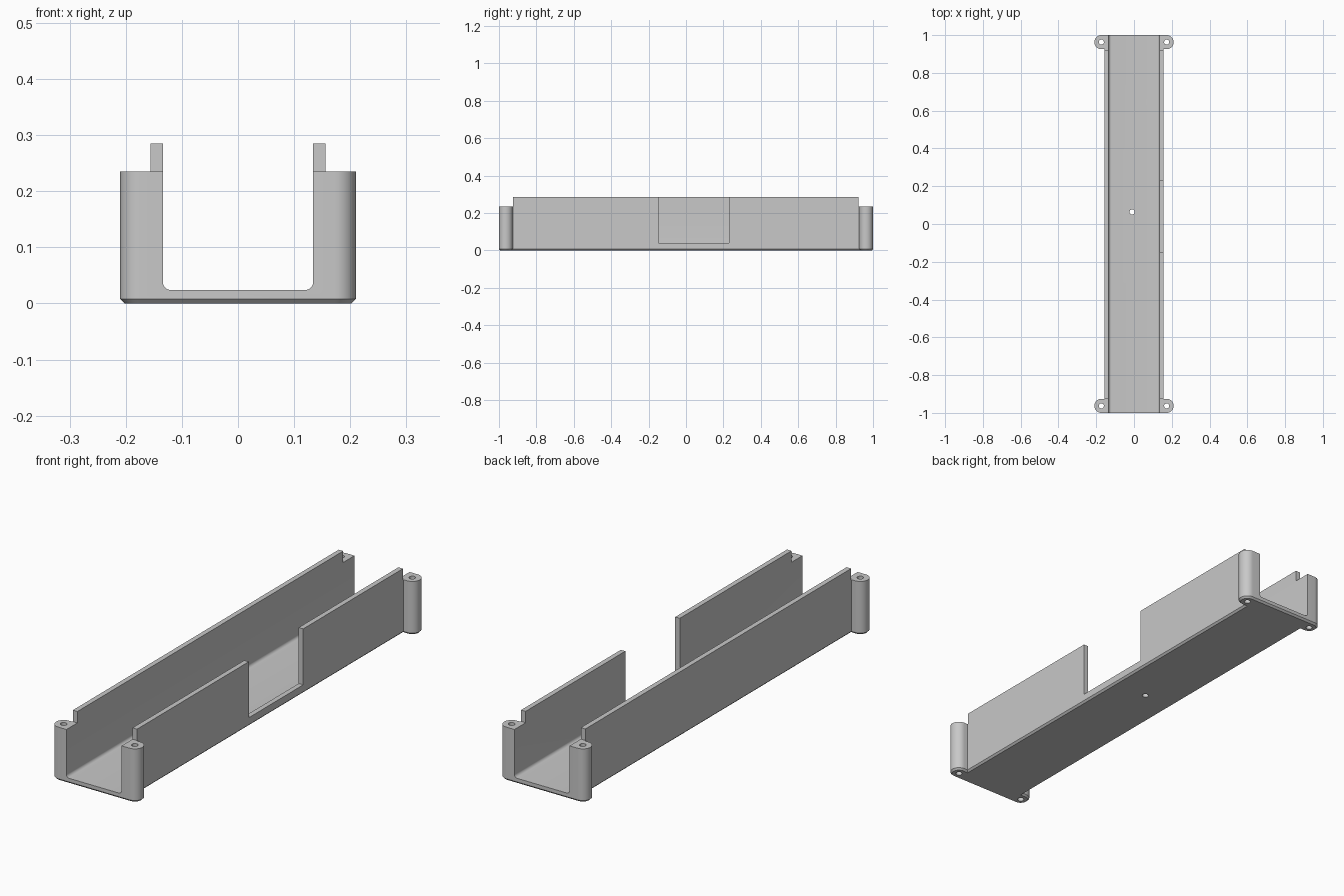
import bpy, bmesh
from math import sin, cos, pi

cube = bpy.data.objects.get("Cube")
if cube:
    bpy.data.objects.remove(cube, do_unlink=True)

WALL, INNER = 0.156, 0.134        # outer and inner half widths
BOSS_X, BOSS_Y, BOSS_R = 0.173, 0.963, 0.037
FLOOR, END_H, WALL_H = 0.024, 0.235, 0.285
CHAMFER, FILLET = 0.008, 0.014

grey = bpy.data.materials.new("light grey plastic")
grey.use_nodes = True
colour = (0.58, 0.58, 0.58, 1)
grey.diffuse_color = colour
grey.node_tree.nodes["Principled BSDF"].inputs["Base Color"].default_value = colour


def loft(name, rings):
    """Closed solid through rings of matching points."""
    bm = bmesh.new()
    loops = [[bm.verts.new(p) for p in ring] for ring in rings]
    for a, b in zip(loops, loops[1:]):
        for i in range(len(a)):
            j = (i + 1) % len(a)
            bm.faces.new((a[i], a[j], b[j], b[i]))
    bm.faces.new(loops[0])
    bm.faces.new(loops[-1])
    bmesh.ops.recalc_face_normals(bm, faces=bm.faces)
    mesh = bpy.data.meshes.new(name)
    bm.to_mesh(mesh)
    bm.free()
    obj = bpy.data.objects.new(name, mesh)
    bpy.context.collection.objects.link(obj)
    mesh.materials.append(grey)
    return obj


def box(name, x0, x1, y0, y1, z0, z1):
    return loft(name, [[(x0, y0, z), (x1, y0, z), (x1, y1, z), (x0, y1, z)]
                       for z in (z0, z1)])


def cylinder(name, x, y, r, z0, z1, n=32):
    return loft(name, [[(x + r * cos(2 * pi * i / n), y + r * sin(2 * pi * i / n), z)
                        for i in range(n)] for z in (z0, z1)])


def combine(target, tool, operation):
    mod = target.modifiers.new(operation, 'BOOLEAN')
    mod.operation, mod.object, mod.solver = operation, tool, 'EXACT'
    bpy.context.view_layer.objects.active = target
    bpy.ops.object.modifier_apply(modifier=mod.name)
    bpy.data.objects.remove(tool, do_unlink=True)


def footprint(d, z, n=20):
    """Outline with a rounded ear at each corner, inset by d."""
    r = BOSS_R - d
    corner = [(WALL - d, BOSS_Y - r)]
    corner += [(BOSS_X + r * cos(a), BOSS_Y + r * sin(a))
               for a in (-pi / 2 + pi * i / n for i in range(n + 1))]
    half = [(x, -y) for x, y in reversed(corner)] + corner
    return [(x, y, z) for x, y in half + [(-x, -y) for x, y in half]]


# Base with chamfered bottom edge and four corner bosses
tray = loft("channel_tray", [footprint(CHAMFER, 0), footprint(0, CHAMFER),
                             footprint(0, END_H)])

# Raised side walls, stopping short of the bosses
combine(tray, box("raised_walls", -WALL, WALL, -0.924, 0.922, 0.1, WALL_H), 'UNION')

# Open channel with filleted floor corners
arc = [(INNER - FILLET + FILLET * sin(a), FLOOR + FILLET - FILLET * cos(a))
       for a in (pi / 2 * i / 8 for i in range(9))] + [(INNER, 0.4)]
section = arc + [(-x, z) for x, z in reversed(arc)]
combine(tray, loft("channel_cutter", [[(x, y, z) for x, z in section]
                                      for y in (-1.1, 1.1)]), 'DIFFERENCE')

# Opening in the left wall
combine(tray, box("opening_cutter", 0.1, 0.3, -0.148, 0.23, 0.039, 0.4), 'DIFFERENCE')

# Screw holes in the bosses and one in the floor
holes = [(sx * BOSS_X, sy * BOSS_Y) for sx in (-1, 1) for sy in (-1, 1)]
for x, y in holes + [(-0.01, 0.064)]:
    combine(tray, cylinder("hole_cutter", x, y, 0.0135, -0.1, 0.4), 'DIFFERENCE')

# One material throughout, smooth round faces with crisp edges
tray.data.materials.clear()
tray.data.materials.append(grey)
for face in tray.data.polygons:
    face.material_index = 0
bpy.ops.object.select_all(action='DESELECT')
tray.select_set(True)
bpy.context.view_layer.objects.active = tray
bpy.ops.object.shade_smooth_by_angle(angle=pi / 6)
